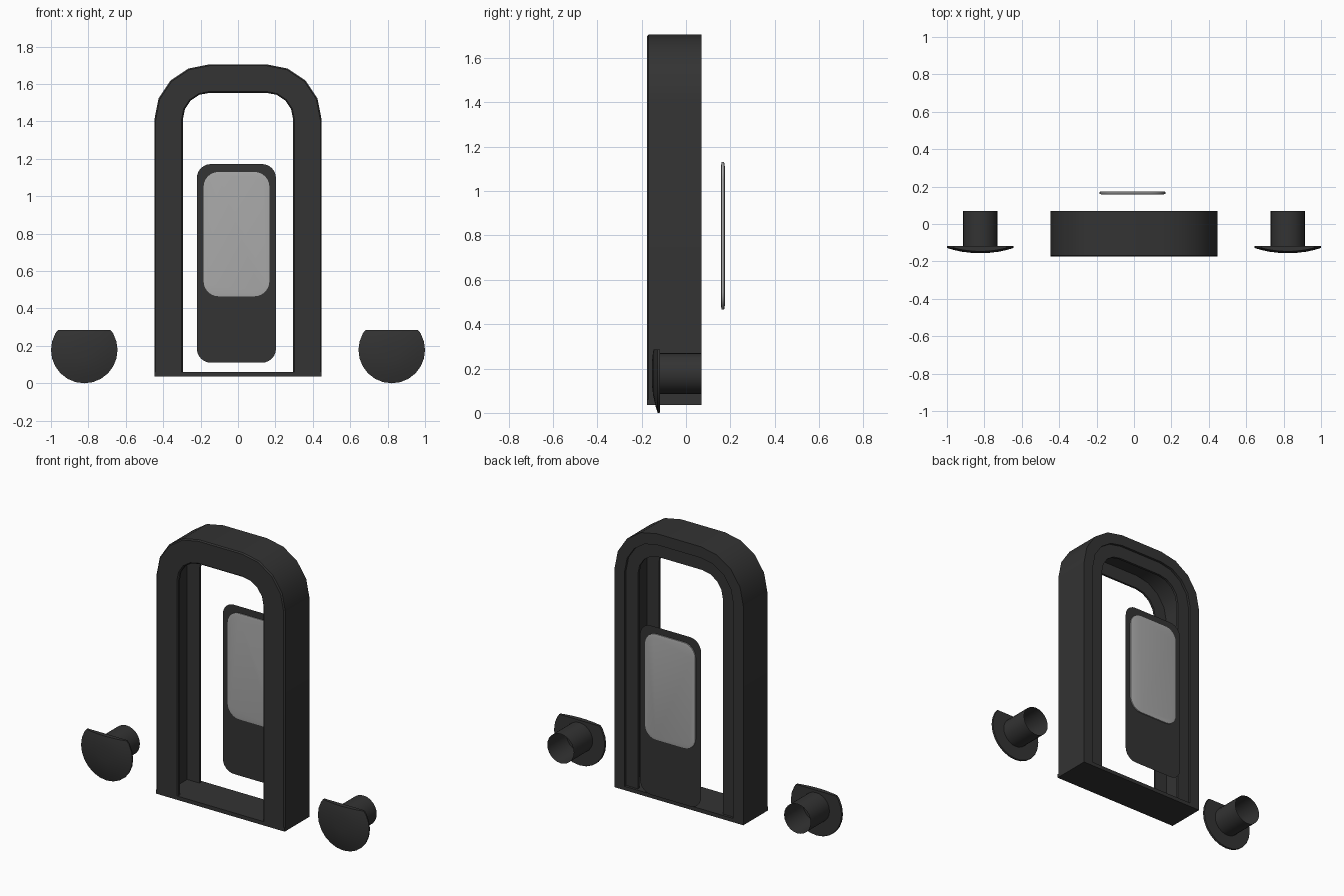
import bpy, bmesh, math

if "Cube" in bpy.data.objects:
    bpy.data.objects.remove(bpy.data.objects["Cube"])


def material(name, v):
    m = bpy.data.materials.new(name)
    m.diffuse_color = (v, v, v, 1)
    m.use_nodes = True
    m.node_tree.nodes["Principled BSDF"].inputs["Base Color"].default_value = m.diffuse_color
    return m


DARK = material("charcoal", 0.033)
LIGHT = material("pale_grey", 0.40)


def finish(name, bm, mat, fix=True):
    if fix:
        bmesh.ops.recalc_face_normals(bm, faces=bm.faces)
    me = bpy.data.meshes.new(name)
    bm.to_mesh(me)
    bm.free()
    me.materials.append(mat)
    ob = bpy.data.objects.new(name, me)
    bpy.context.collection.objects.link(ob)
    bpy.ops.object.select_all(action='DESELECT')
    ob.select_set(True)
    bpy.context.view_layer.objects.active = ob
    bpy.ops.object.shade_smooth_by_angle(angle=math.radians(30))
    return ob


def bridge(bm, a, b, closed=True):
    n = len(a)
    for i in range(n if closed else n - 1):
        j = (i + 1) % n
        bm.faces.new((a[i], a[j], b[j], b[i]))


# Arch outline at inset d, from right foot over the top to left foot
def arch(d):
    r = 0.295 - d
    right = [(0.152 + r * math.cos(math.pi / 8 * k), 1.41 + r * math.sin(math.pi / 8 * k))
             for k in range(5)]
    pts = [(right[0][0], 0.06)] + right
    return pts + [(-x, z) for x, z in reversed(pts)]


# Arch frame: section (inset, y) with a groove inside the opening and a stepped back
section = [(0, 0.07), (0, -0.168), (0.007, -0.175), (0.145, -0.175), (0.152, -0.168),
           (0.152, -0.155), (0.066, -0.155), (0.066, 0.04), (0.152, 0.04),
           (0.152, 0.055), (0.07, 0.055), (0.07, 0.07)]
bm = bmesh.new()
rails = [[bm.verts.new((x, y, z)) for x, z in arch(d)] for d, y in section]
for i, rail in enumerate(rails):
    bridge(bm, rail, rails[(i + 1) % len(rails)], closed=False)
for end in (0, -1):
    bm.faces.new([rail[end] for rail in rails])
finish("arch_frame", bm, DARK)

# Thin sill across the foot of the frame
bm = bmesh.new()
bmesh.ops.create_cube(bm, size=1)
for v in bm.verts:
    v.co = (v.co.x * 0.894, -0.0525 + v.co.y * 0.245, 0.048 + v.co.z * 0.024)
finish("frame_sill", bm, DARK)


# Rounded rectangle ring in the x-z plane
def rounded_ring(bm, x0, x1, z0, z1, r, y, inset=0, steps=6):
    ring = []
    corners = [(x1 - r, z1 - r), (x0 + r, z1 - r), (x0 + r, z0 + r), (x1 - r, z0 + r)]
    for q, (cx, cz) in enumerate(corners):
        for k in range(steps + 1):
            a = math.pi / 2 * (q + k / steps)
            ring.append(bm.verts.new((cx + (r - inset) * math.cos(a), y,
                                      cz + (r - inset) * math.sin(a))))
    return ring


# Flat back panel
bm = bmesh.new()
bm.faces.new(rounded_ring(bm, -0.22, 0.203, 0.11, 1.172, 0.075, 0.165))
finish("back_panel", bm, DARK, fix=False)

# Pale plate set through the panel, with softened rims
bm = bmesh.new()
rings = [rounded_ring(bm, -0.184, 0.168, 0.465, 1.13, 0.08, y, i)
         for y, i in ((0.158, 0.018), (0.16, 0), (0.172, 0), (0.175, 0.018))]
for a, b in zip(rings, rings[1:]):
    bridge(bm, a, b)
bm.faces.new(rings[0])
bm.faces.new(rings[-1])
finish("pale_plate", bm, LIGHT)


def circle(bm, cx, r, y, n):
    return [bm.verts.new((cx + r * math.cos(2 * math.pi * k / n), y,
                          0.178 + r * math.sin(2 * math.pi * k / n))) for k in range(n)]


# Side knobs: domed flange with flat top, on an open tube
for side, cx in (("left", -0.822), ("right", 0.822)):
    bm = bmesh.new()
    rings = [circle(bm, cx, r, y, 24) for r, y in
             ((0.176, -0.117), (0.178, -0.12), (0.178, -0.128), (0.145, -0.138),
              (0.1, -0.148), (0.05, -0.154))]
    for a, b in zip(rings, rings[1:]):
        bridge(bm, a, b)
    bm.faces.new(rings[0])
    bm.faces.new(rings[-1])
    cut = bmesh.ops.bisect_plane(bm, geom=bm.verts[:] + bm.edges[:] + bm.faces[:],
                                 plane_co=(0, 0, 0.285), plane_no=(0, 0, 1), clear_outer=True)
    bmesh.ops.holes_fill(bm, edges=[e for e in cut["geom_cut"]
                                    if isinstance(e, bmesh.types.BMEdge)])
    finish(side + "_knob_flange", bm, DARK)

    bm = bmesh.new()
    bridge(bm, circle(bm, cx, 0.092, -0.118, 24), circle(bm, cx, 0.092, 0.07, 24))
    finish(side + "_knob_tube", bm, DARK)
